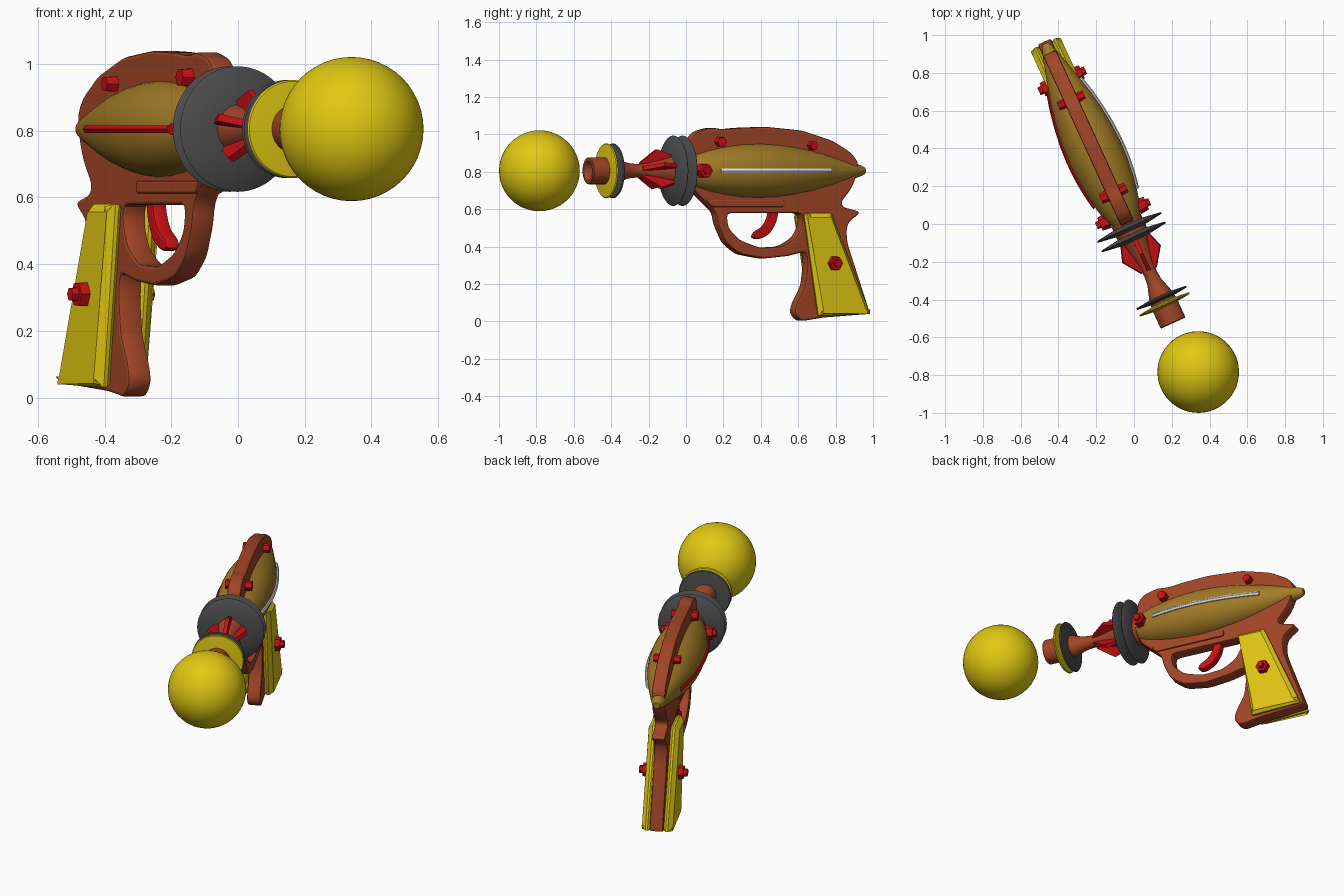
import bpy, bmesh, math
from mathutils import Matrix, Vector

cube = bpy.data.objects.get("Cube")
if cube:
    bpy.data.objects.remove(cube)


def material(name, r, g, b):
    m = bpy.data.materials.new(name)
    m.use_nodes = True
    m.diffuse_color = (r, g, b, 1)
    m.node_tree.nodes["Principled BSDF"].inputs["Base Color"].default_value = (r, g, b, 1)
    m.node_tree.nodes["Principled BSDF"].inputs["Roughness"].default_value = 0.6
    return m


yellow = material("yellow", .75, .58, .006)
brown = material("red_brown", .36, .06, .02)
olive = material("olive_gold", .36, .2, .02)
red = material("red", .58, .005, .007)
gray = material("dark_gray", .075, .075, .078)
white = material("white", .75, .75, .76)

# The toy is built pointing along -y, then turned as a whole
TURN = Matrix.Translation((-.033, 0, 0)) @ Matrix.Rotation(math.radians(24.6), 4, 'Z')
SIDEWAYS = Matrix(((0, 0, 1, 0), (1, 0, 0, 0), (0, 1, 0, 0), (0, 0, 0, 1)))
AXIS = .805
parts = []


def add(name, mesh, mat, local=Matrix()):
    mesh.materials.clear()
    mesh.materials.append(mat)
    ob = bpy.data.objects.new(name, mesh)
    bpy.context.collection.objects.link(ob)
    ob.matrix_world = TURN @ local
    parts.append(ob)
    return ob


def from_bmesh(name, bm, mat, local=Matrix()):
    bmesh.ops.recalc_face_normals(bm, faces=bm.faces)
    mesh = bpy.data.meshes.new(name)
    bm.to_mesh(mesh)
    bm.free()
    return add(name, mesh, mat, local)


def from_curve(name, curve, mat, local=Matrix()):
    tmp = bpy.data.objects.new(name, curve)
    bpy.context.collection.objects.link(tmp)
    bpy.context.view_layer.update()
    graph = bpy.context.evaluated_depsgraph_get()
    mesh = bpy.data.meshes.new_from_object(tmp.evaluated_get(graph))
    bpy.data.objects.remove(tmp)
    return add(name, mesh, mat, local)


def rounded(points, cut):
    """Round every corner of a closed outline."""
    out = []
    pts = [Vector(p) for p in points]
    for i, p in enumerate(pts):
        a, b = pts[i - 1] - p, pts[(i + 1) % len(pts)] - p
        a = p + a.normalized() * min(cut, a.length * .4)
        b = p + b.normalized() * min(cut, b.length * .4)
        out += [a, (a + 2 * p + b) / 4, b]
    return out


def add_spline(curve, points, closed):
    s = curve.splines.new('POLY')
    s.points.add(len(points) - 1)
    for sp, p in zip(s.points, points):
        sp.co = (*Vector(p).to_3d(), 1)
    s.use_cyclic_u = closed


def plate(name, outlines, half, bevel, mat, x=0, cut=.03, steps=1):
    """Side outline in (y, z), extruded sideways with softened edges."""
    c = bpy.data.curves.new(name, 'CURVE')
    c.dimensions = '2D'
    c.fill_mode = 'BOTH'
    c.extrude = half - bevel
    c.bevel_depth = bevel
    c.bevel_resolution = steps
    c.offset = -bevel
    for o in outlines:
        add_spline(c, rounded(o, cut), True)
    return from_curve(name, c, mat, Matrix.Translation((x, 0, 0)) @ SIDEWAYS)


def lathe(name, profile, mat, n=48):
    """Turn a (y, radius) profile about the barrel axis."""
    bm = bmesh.new()
    vs = [bm.verts.new((0, y, r)) for y, r in profile]
    es = [bm.edges.new(e) for e in zip(vs, vs[1:])]
    bmesh.ops.spin(bm, geom=vs + es, cent=(0, 0, 0), axis=(0, 1, 0),
                   angle=math.tau, steps=n)
    bmesh.ops.remove_doubles(bm, verts=bm.verts, dist=.0005)
    return from_bmesh(name, bm, mat, Matrix.Translation((0, 0, AXIS)))


# Bulging body
body = [(0, 0), (0, .07), (.05, .095), (.12, .115), (.22, .134), (.32, .145),
        (.42, .148), (.52, .143), (.62, .131), (.72, .113), (.82, .088),
        (.9, .066), (.97, .047), (1.03, .028), (1.05, .018), (1.052, 0)]
lathe("body_shell", body, olive)


def body_radius(y):
    for (a, ra), (b, rb) in zip(body[1:], body[2:]):
        if a <= y <= b:
            return ra + (rb - ra) * (y - a) / (b - a)


# Trim bars along the body sides
for side, name, mat in ((1, "left_trim_bar", white), (-1, "right_trim_bar", red)):
    c = bpy.data.curves.new(name, 'CURVE')
    c.dimensions = '3D'
    c.bevel_depth = .013
    c.bevel_resolution = 1
    c.use_fill_caps = True
    ys = [.15 + .66 * i / 16 for i in range(17)]
    add_spline(c, [(side * body_radius(y), y, AXIS) for y in ys], False)
    from_curve(name, c, mat)

# Frame: spine, tang, handle core and trigger guard in one plate
frame = [(.01, .97), (.05, 1.015), (.14, 1.037), (.2, 1.026), (.3, 1.035),
         (.46, 1.04), (.67, 1.02), (.85, .965), (.96, .9), (1.0, .85),
         (.99, .78), (.96, .71), (.9, .64), (.91, .61), (1.005, .588),
         (1.0, .57), (.945, .535), (.93, .49), (.935, .42), (1.07, .04),
         (.79, .02), (.66, 0), (.62, .045), (.635, .1), (.685, .19),
         (.7, .31), (.69, .375), (.59, .35), (.44, .335), (.3, .36),
         (.22, .42), (.175, .515), (.16, .585), (.03, .7), (0, .8)]
guard_hole = [(.225, .578), (.235, .5), (.3, .435), (.42, .393), (.55, .4),
              (.635, .45), (.67, .52), (.665, .578)]
plate("frame", [frame, guard_hole], .038, .01, brown, cut=.025)
plate("frame_side_rail", [[(.13, .612), (.1, .65), (.56, .65), (.56, .612)]],
      .046, .006, brown, cut=.01)

# Trigger
plate("trigger", [[(.49, .61), (.54, .61), (.525, .53), (.485, .467), (.42, .437),
                   (.385, .447), (.4, .478), (.45, .502), (.48, .55)]],
      .024, .008, red, cut=.02)

# Handle panels
for side, name in ((1, "left_grip_panel"), (-1, "right_grip_panel")):
    plate(name, [[(.665, .58), (.825, .58), (1.055, .04), (.75, .03)]],
          .03, .024, yellow, x=side * .057, cut=.006, steps=0)


def stud(name, x, y, z, r, length, side):
    """Six-sided bolt head pointing sideways."""
    bm = bmesh.new()
    bmesh.ops.create_cone(bm, cap_ends=True, segments=6, radius1=r,
                          radius2=r * .88, depth=length)
    place = Matrix.Translation((side * x, y, z)) @ Matrix.Rotation(side * math.pi / 2, 4, 'Y')
    from_bmesh(name, bm, red, place)


for side, word in ((1, "left"), (-1, "right")):
    stud(word + "_front_spine_bolt", .05, .18, .96, .031, .05, side)
    stud(word + "_rear_spine_bolt", .05, .72, .94, .027, .05, side)
    stud(word + "_body_bolt", .11, .06, AXIS, .042, .05, side)
    stud(word + "_body_bolt_tip", .14, .06, AXIS, .022, .03, side)
    stud(word + "_grip_bolt", .092, .834, .31, .043, .045, side)
    stud(word + "_grip_bolt_tip", .118, .834, .31, .024, .035, side)

# Barrel with hollow muzzle
lathe("barrel", [(-.49, 0), (-.49, .046), (-.57, .048), (-.577, .052), (-.577, .068),
                 (-.572, .072), (-.47, .072), (-.42, .066), (-.38, .054), (-.34, .041),
                 (-.29, .036), (-.24, .04), (-.18, .052), (-.12, .068), (-.05, .085),
                 (.02, .085), (.02, 0)], brown)


def disc(name, y, r, half, mat):
    lathe(name, [(y - half, 0), (y - half, r * .4), (y - .005, r * .97), (y, r),
                 (y + .005, r * .97), (y + half, r * .4), (y + half, 0)], mat, 64)


disc("large_rear_disc", -.02, .188, .02, gray)
disc("large_front_disc", -.075, .188, .02, gray)
disc("small_rear_disc", -.43, .147, .014, gray)
disc("small_front_disc", -.468, .147, .014, yellow)

# Five fins around the barrel
for i in range(5):
    bm = bmesh.new()
    outline = [(-.27, .02), (-.27, .045), (-.175, .115), (-.09, .085), (-.09, .02)]
    face = bm.faces.new([bm.verts.new((-.011, y, z)) for y, z in outline])
    ext = bmesh.ops.extrude_face_region(bm, geom=[face])["geom"]
    bmesh.ops.translate(bm, vec=(.022, 0, 0),
                        verts=[v for v in ext if isinstance(v, bmesh.types.BMVert)])
    from_bmesh(f"barrel_fin_{i + 1}", bm, red, Matrix.Translation((0, 0, AXIS))
               @ Matrix.Rotation(i * math.tau / 5, 4, 'Y'))

# Ball floating ahead of the muzzle
bm = bmesh.new()
bmesh.ops.create_uvsphere(bm, u_segments=48, v_segments=24, radius=.216)
from_bmesh("front_ball", bm, yellow, Matrix.Translation((.013, -.868, AXIS)))

# Smooth shading with sharp edges kept
bpy.ops.object.select_all(action='DESELECT')
for ob in parts:
    ob.select_set(True)
bpy.context.view_layer.objects.active = parts[0]
bpy.ops.object.shade_smooth_by_angle(angle=math.radians(35))
